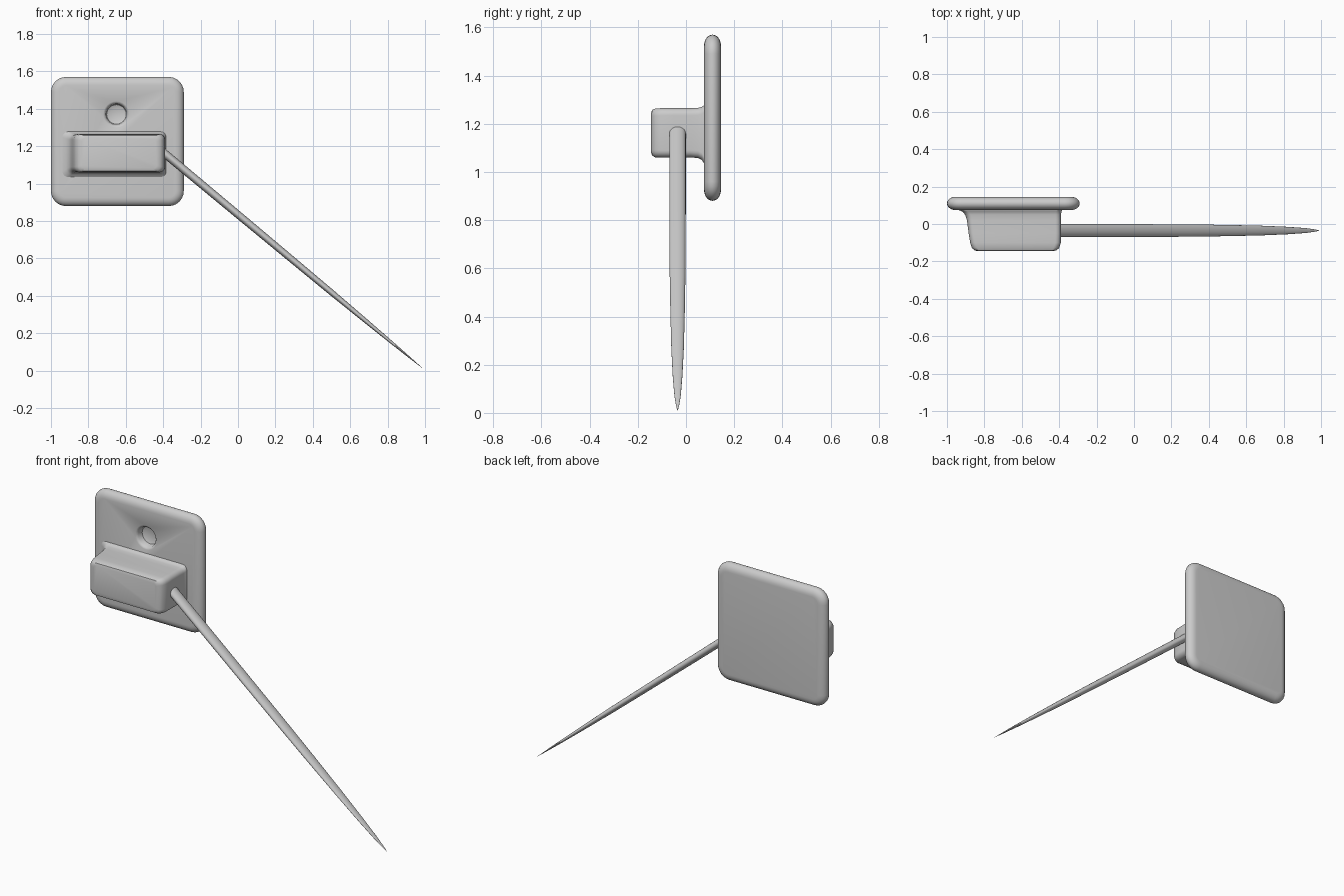
import bpy, bmesh, math
from mathutils import Vector

if "Cube" in bpy.data.objects:
    bpy.data.objects.remove(bpy.data.objects["Cube"])


def loft(name, rings):
    """Skin closed rings of points and cap both ends."""
    bm = bmesh.new()
    vs = [[bm.verts.new(p) for p in ring] for ring in rings]
    n = len(vs[0])
    for a, b in zip(vs, vs[1:]):
        for i in range(n):
            j = (i + 1) % n
            bm.faces.new((a[i], a[j], b[j], b[i]))
    bm.faces.new(vs[0])
    bm.faces.new(vs[-1])
    bmesh.ops.recalc_face_normals(bm, faces=bm.faces)
    me = bpy.data.meshes.new(name)
    bm.to_mesh(me)
    bm.free()
    ob = bpy.data.objects.new(name, me)
    bpy.context.collection.objects.link(ob)
    return ob


def rounded_rect(y, x0, x1, z0, z1, r, steps=6):
    corners = [(x1 - r, z1 - r), (x0 + r, z1 - r), (x0 + r, z0 + r), (x1 - r, z0 + r)]
    return [(cx + r * math.cos(a), y, cz + r * math.sin(a))
            for k, (cx, cz) in enumerate(corners)
            for a in [math.pi / 2 * (k + i / steps) for i in range(steps + 1)]]


def smooth(ob, angle):
    bpy.ops.object.select_all(action='DESELECT')
    ob.select_set(True)
    bpy.context.view_layer.objects.active = ob
    bpy.ops.object.shade_smooth_by_angle(angle=math.radians(angle))


# wall plate with a fully rounded rim
rings = []
for i in range(13):
    t = math.pi * i / 12
    d = 0.045 * (1 - math.sin(t))
    rings.append(rounded_rect(0.11 - 0.035 * math.cos(t), -1 + d, -0.29 - d,
                              0.88 + d, 1.57 - d, 0.08 - d))
plate = loft("wall_plate", rings)

# blind screw hole with a softened rim
hole = [(0.06, 0.075), (0.074, 0.073), (0.078, 0.064), (0.086, 0.057),
        (0.115, 0.052), (0.122, 0.035)]
cutter = loft("hole_cutter", [[(-0.65 + r * math.cos(a), y, 1.37 + r * math.sin(a))
              for a in [math.tau * i / 24 for i in range(24)]] for y, r in hole])
cutter.hide_render = True
mod = plate.modifiers.new("screw_hole", 'BOOLEAN')
mod.object = cutter
mod.operation = 'DIFFERENCE'
mod.solver = 'EXACT'
bpy.context.view_layer.objects.active = plate
bpy.ops.object.modifier_apply(modifier=mod.name)
bpy.data.objects.remove(cutter)
smooth(plate, 40)

# holder block, flaring into the plate on its left and underside
sections = [  # y, x0, x1, z0, z1, corner radius
    (-0.145, -0.835, -0.435, 1.080, 1.245, 0.02),
    (-0.141, -0.852, -0.415, 1.068, 1.257, 0.025),
    (-0.128, -0.867, -0.400, 1.061, 1.263, 0.03),
    (-0.100, -0.876, -0.391, 1.060, 1.265, 0.03),
    (-0.050, -0.884, -0.390, 1.060, 1.265, 0.03),
    (0.020, -0.893, -0.390, 1.060, 1.265, 0.03),
    (0.050, -0.903, -0.390, 1.058, 1.266, 0.03),
    (0.066, -0.918, -0.388, 1.050, 1.270, 0.03),
    (0.078, -0.945, -0.383, 1.030, 1.280, 0.03),
    (0.100, -0.945, -0.383, 1.030, 1.280, 0.03)]
smooth(loft("holder_block", [rounded_rect(*s) for s in sections]), 40)

# long flattened spike tapering to a point
start, end = Vector((-0.42, -0.035, 1.184)), Vector((0.99, -0.035, 0.01))
axis = end - start
side = Vector((-axis.z, 0, axis.x)).normalized()
taper = [(0, 0.022, 0.034), (0.3, 0.020, 0.034), (0.5, 0.018, 0.033),
         (0.65, 0.016, 0.030), (0.78, 0.012, 0.026), (0.88, 0.008, 0.020),
         (0.95, 0.004, 0.013), (0.985, 0.0015, 0.006), (1, 0.0003, 0.0008)]
spike = loft("spike", [[start + axis * t + side * (w * math.cos(a)) + Vector((0, h * math.sin(a), 0))
             for a in [math.tau * i / 20 for i in range(20)]] for t, w, h in taper])
smooth(spike, 50)
